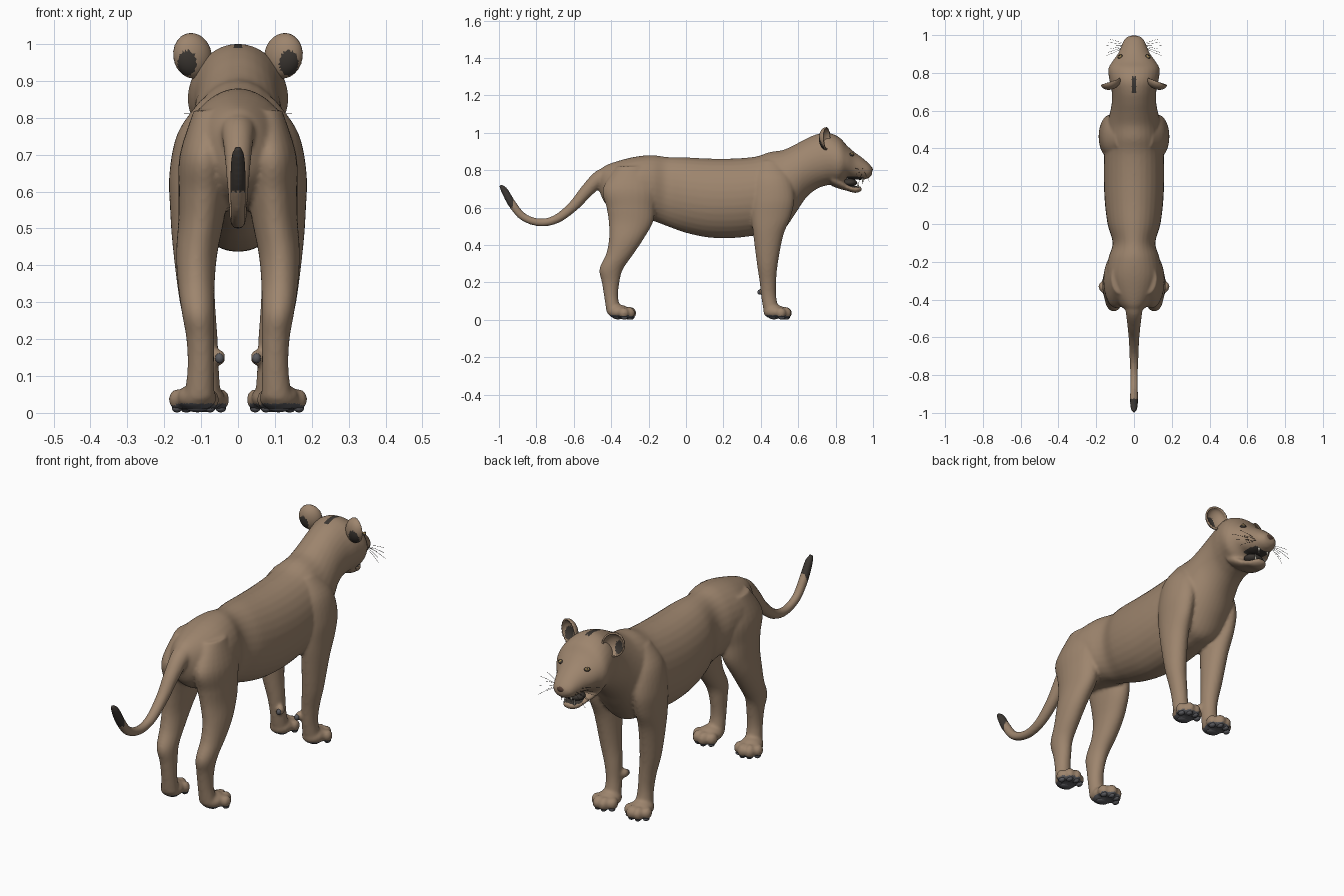
import bpy, bmesh, math
from mathutils import Vector, Matrix

cube = bpy.data.objects.get("Cube")
if cube:
    bpy.data.objects.remove(cube)


def material(name, rgb):
    m = bpy.data.materials.new(name)
    m.use_nodes = True
    m.diffuse_color = (*rgb, 1)
    m.node_tree.nodes["Principled BSDF"].inputs["Base Color"].default_value = (*rgb, 1)
    return m


TAN = material("tan fur", (0.34, 0.235, 0.155))
DARK = material("dark fur", (0.045, 0.038, 0.032))
PAD = material("grey pad", (0.1, 0.1, 0.11))
NOSE = material("brown nose", (0.09, 0.05, 0.035))
AMBER = material("amber eye", (0.4, 0.27, 0.1))
IVORY = material("ivory tooth", (0.75, 0.7, 0.6))


def finish(name, bm, mats):
    bmesh.ops.recalc_face_normals(bm, faces=bm.faces)
    for f in bm.faces:
        f.smooth = True
    me = bpy.data.meshes.new(name)
    bm.to_mesh(me)
    bm.free()
    for m in mats:
        me.materials.append(m)
    ob = bpy.data.objects.new(name, me)
    bpy.context.collection.objects.link(ob)
    return ob


def ring(c, u, v):
    return Vector((*c, *u, *v))


def loft(bm, rings, sides=32, steps=5):
    """Skin smoothly interpolated elliptical rings into a closed tube."""
    path = []
    for i in range(len(rings) - 1):
        a, b, c, d = (rings[max(i - 1, 0)], rings[i], rings[i + 1],
                      rings[min(i + 2, len(rings) - 1)])
        for k in range(steps):
            t = k / steps
            path.append(b + (c - a) * (t / 2) + (a * 2 - b * 5 + c * 4 - d) * (t * t / 2)
                        + (b * 3 - a - c * 3 + d) * (t ** 3 / 2))
    path.append(rings[-1])
    loops = []
    for p in path:
        c, u, v = Vector(p[0:3]), Vector(p[3:6]), Vector(p[6:9])
        angles = [math.tau * k / sides for k in range(sides)]
        loops.append([bm.verts.new(c + u * math.cos(a) + v * math.sin(a)) for a in angles])
    for lo, hi in zip(loops, loops[1:]):
        for k in range(sides):
            j = (k + 1) % sides
            bm.faces.new((lo[k], lo[j], hi[j], hi[k]))
    bm.faces.new(loops[0])
    bm.faces.new(loops[-1])


def ball(bm, c, r, turn=0, seg=20):
    m = Matrix.Translation(c) @ Matrix.Rotation(turn, 4, 'Z') @ Matrix.Diagonal((*r, 1))
    return bmesh.ops.create_uvsphere(bm, u_segments=seg, v_segments=seg // 2, radius=1, matrix=m)


def spine(sections):
    return [ring((0, y, (t + b) / 2), (w, 0, 0), (0, 0, (t - b) / 2)) for y, t, b, w in sections]


def limb(sections, s):
    return [ring((s * x, y, z), (rx, 0, 0), (0, ry, 0)) for z, y, x, ry, rx in sections]


skin = bmesh.new()

# Trunk, neck and upper head: y, top, bottom, half width
loft(skin, spine([
    (-.46, .80, .68, .035), (-.43, .825, .62, .075), (-.36, .85, .57, .12),
    (-.27, .872, .55, .145), (-.18, .88, .53, .135), (-.1, .87, .50, .113),
    (0, .868, .465, .14), (.12, .862, .44, .155), (.25, .862, .437, .16),
    (.37, .872, .45, .158), (.45, .897, .46, .152), (.52, .908, .48, .145),
    (.58, .935, .56, .13), (.64, .967, .65, .118), (.70, .992, .70, .118),
    (.76, 1.0, .72, .13), (.82, .975, .725, .136), (.86, .932, .755, .115),
    (.90, .897, .75, .086), (.94, .868, .748, .068), (.975, .838, .757, .052),
    (.995, .815, .775, .03)]))

# Lower jaw
loft(skin, spine([(.78, .80, .715, .09), (.82, .77, .70, .08), (.86, .728, .69, .058),
                  (.90, .716, .678, .045), (.925, .715, .682, .034), (.938, .71, .69, .02)]))

# Tail: y, z, radius
tail = [(-.38, .77, .06), (-.46, .755, .045), (-.53, .69, .036), (-.60, .61, .029),
        (-.69, .54, .024), (-.78, .52, .021), (-.87, .55, .021), (-.93, .62, .022),
        (-.97, .69, .019), (-.993, .72, .009)]
rings = []
for i, (y, z, r) in enumerate(tail):
    p, q = tail[max(i - 1, 0)], tail[min(i + 1, len(tail) - 1)]
    n = Vector((0, p[1] - q[1], q[0] - p[0])).normalized() * r
    rings.append(ring((0, y, z), (r, 0, 0), n))
loft(skin, rings, 20)

# Legs: z, y, x, half depth, half width
fore = [(.85, .45, .07, .05, .03), (.76, .46, .105, .1, .058), (.65, .465, .124, .115, .062),
        (.55, .455, .128, .105, .056), (.45, .44, .122, .08, .055), (.3, .435, .11, .056, .048),
        (.2, .438, .095, .044, .04), (.12, .443, .088, .04, .036), (.04, .458, .088, .042, .042)]
hind = [(.82, -.29, .07, .08, .05), (.70, -.30, .09, .145, .068), (.60, -.295, .093, .13, .068),
        (.52, -.295, .1, .118, .062), (.43, -.32, .112, .092, .056), (.35, -.355, .113, .073, .05),
        (.27, -.40, .108, .063, .044), (.2, -.403, .102, .047, .038),
        (.12, -.4, .101, .037, .036), (.04, -.385, .105, .04, .042)]
# Paws: centre x, centre y, outward turn
paws = [(.09, .475, .06), (.112, -.358, .22)]
toes = [(-.046, .035, .023), (-.017, .058, .026), (.017, .058, .026), (.046, .035, .023)]


def paw_point(s, x, y, turn, dx, dy, z):
    off = Matrix.Rotation(-turn, 3, 'Z') @ Vector((dx, dy, 0))
    return (s * (x + off.x), y + off.y, z)


pads = bmesh.new()
for s in (1, -1):
    loft(skin, limb(fore, s), 24)
    loft(skin, limb(hind, s), 24)
    ball(skin, (s * .05, .41, .15), (.016, .022, .022))
    ball(pads, (s * .05, .394, .148), (.012, .012, .014), 0, 12)
    for x, y, turn in paws:
        ball(skin, (s * x, y, .042), (.054, .062, .038), -s * turn)
        ball(pads, paw_point(s, x, y, turn, 0, -.005, .014), (.032, .028, .012), 0, 14)
        for dx, dy, r in toes:
            ball(skin, paw_point(s, x, y, turn, dx, dy, .036), (r, r * 1.25, r * 1.25), -s * turn)
            ball(pads, paw_point(s, x, y, turn, dx, dy + .004, .012), (.014, .018, .011), 0, 12)
finish("paw_pads", pads, [PAD])

# Fuse the skin into one smooth surface
body = finish("body", skin, [])
rm = body.modifiers.new("fuse", 'REMESH')
rm.mode = 'VOXEL'
rm.voxel_size = .0075
sm = body.modifiers.new("soften", 'SMOOTH')
sm.factor, sm.iterations = .5, 5
fused = bpy.data.meshes.new_from_object(body.evaluated_get(bpy.context.evaluated_depsgraph_get()))
body.modifiers.clear()
body.data = fused
fused.materials.clear()
for m in (TAN, DARK, PAD):
    fused.materials.append(m)
for f in fused.polygons:
    f.use_smooth = True
    c, n = f.center, f.normal
    tip = c.y < -.925 and c.z > .6
    crown = abs(c.x) < .012 and .69 < c.y < .78 and c.z > .95
    mouth = .86 < c.y < .95 and abs(c.x) < .05 and (
        (n.z < -.8 and .74 < c.z < .77) or (n.z > .8 and .70 < c.z < .74))
    sole = c.z < .025 and n.z < -.5
    f.material_index = 1 if tip or crown or mouth else 2 if sole else 0

# Cupped ears with a dark patch on the back
for s, side in ((1, "left"), (-1, "right")):
    bm = bmesh.new()
    bmesh.ops.create_icosphere(bm, subdivisions=4, radius=1)
    bmesh.ops.delete(bm, geom=[v for v in bm.verts if v.co.y > .1], context='VERTS')
    place = (Matrix.Translation((s * .124, .752, .968)) @ Matrix.Rotation(-s * .35, 4, 'Z')
             @ Matrix.Rotation(s * .25, 4, 'Y') @ Matrix.Diagonal((.05, .036, .058, 1)))
    bm.transform(place)
    for f in bm.faces:
        c = f.calc_center_median()
        d = ((abs(c.x) - .137) / .024) ** 2 + ((c.z - .95) / .032) ** 2
        f.material_index = 1 if d < 1 else 0
    ear = finish(side + "_ear", bm, [TAN, DARK])
    th = ear.modifiers.new("thickness", 'SOLIDIFY')
    th.thickness, th.offset = .008, 0

    # Eyes seated on the face
    spot = body.closest_point_on_mesh((s * .075, .888, .886))
    p, n = spot[1], spot[2]
    for name, mat, r, lift in (("eyelid", DARK, (.015, .015, .009), -.002),
                               ("eye", AMBER, (.01, .01, .007), .005),
                               ("pupil", DARK, (.0045, .0045, .0045), .0115)):
        bm = bmesh.new()
        ball(bm, p + n * lift, r, 0, 16)
        finish(side + "_" + name, bm, [mat])

# Nose, mouth lining and canine teeth
bm = bmesh.new()
ball(bm, (0, .982, .803), (.026, .017, .017))
finish("nose", bm, [NOSE])
bm = bmesh.new()
ball(bm, (0, .875, .733), (.05, .04, .022))
finish("mouth_lining", bm, [DARK])
bm = bmesh.new()
for s in (1, -1):
    for y, z, flip in ((.945, .742, math.pi), (.92, .722, 0)):
        bmesh.ops.create_cone(bm, segments=10, radius1=.006, radius2=.001, depth=.03, cap_ends=True,
                              matrix=Matrix.Translation((s * .026, y, z)) @ Matrix.Rotation(flip, 4, 'X'))
finish("canine_teeth", bm, [IVORY])

# Whiskers
cu = bpy.data.curves.new("whiskers", 'CURVE')
cu.dimensions = '3D'
cu.bevel_depth, cu.bevel_resolution = .0007, 1
for s in (1, -1):
    for k in range(6):
        sp = cu.splines.new('POLY')
        sp.points.add(6)
        for i, pt in enumerate(sp.points):
            t = i / 6
            pt.co = (s * (.05 + t * (.08 + .008 * (k % 3))), .955 - .004 * k + t * (.025 - .014 * k),
                     .785 + .006 * (k % 3) + .03 * t * (k % 3 - 1) - .015 * t * t, 1)
cu.materials.append(DARK)
bpy.context.collection.objects.link(bpy.data.objects.new("whiskers", cu))
